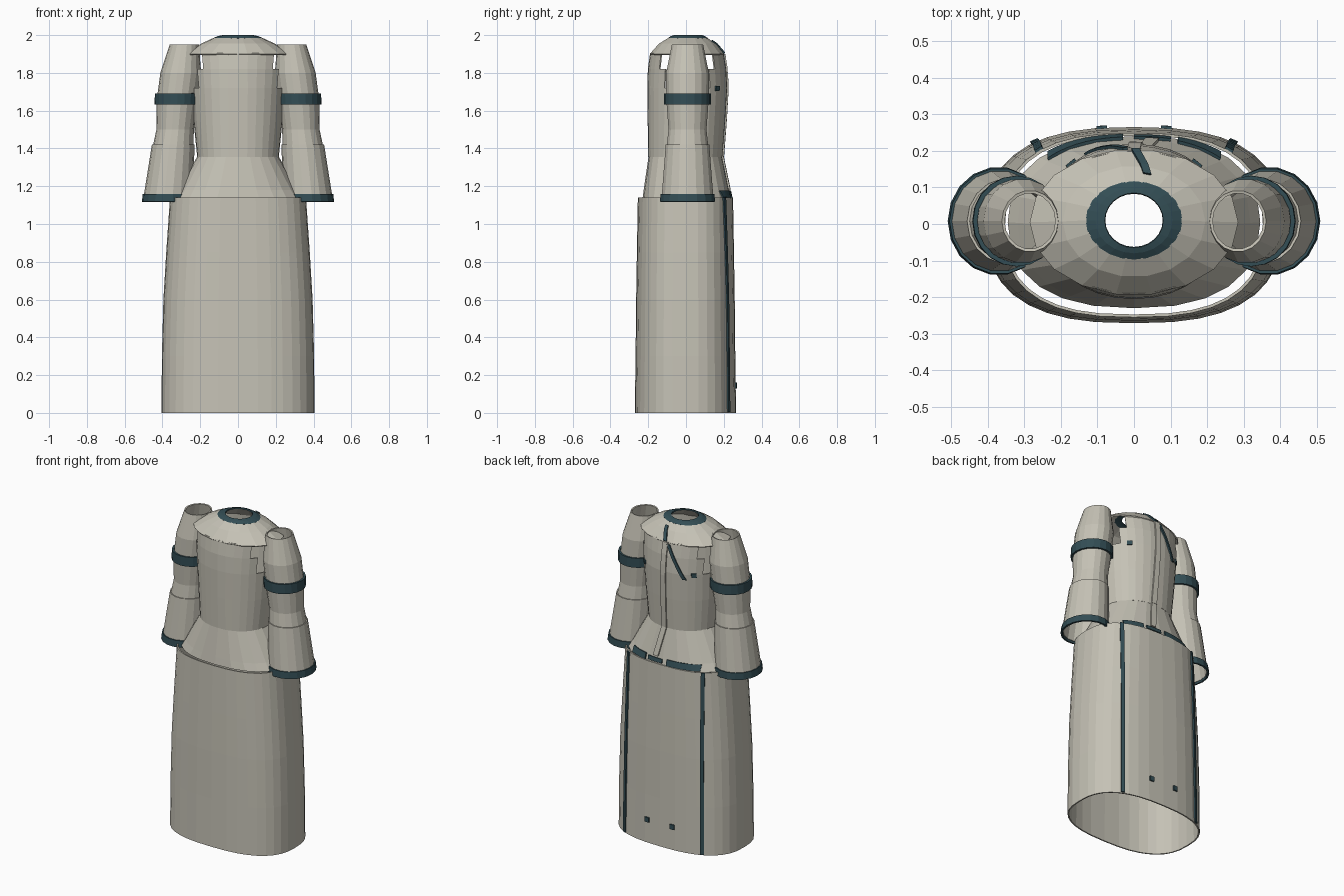
import bpy, bmesh, math

if "Cube" in bpy.data.objects:
    bpy.data.objects.remove(bpy.data.objects["Cube"])


def material(name, rgb):
    m = bpy.data.materials.new(name)
    m.diffuse_color = (*rgb, 1)
    m.use_nodes = True
    m.node_tree.nodes["Principled BSDF"].inputs["Base Color"].default_value = m.diffuse_color
    return m


CLOTH = material("pale grey cloth", (0.56, 0.54, 0.465))
TRIM = material("dark teal trim", (0.033, 0.075, 0.09))


def finish(name, bm, mat, thickness, offset):
    mesh = bpy.data.meshes.new(name)
    bm.to_mesh(mesh)
    bm.free()
    ob = bpy.data.objects.new(name, mesh)
    bpy.context.collection.objects.link(ob)
    mesh.materials.append(mat)
    mod = ob.modifiers.new("cloth thickness", 'SOLIDIFY')
    mod.thickness, mod.offset = thickness, offset
    return ob


def power(v, e):
    return math.copysign(abs(v) ** e, v)


def tube(name, rings, sides, mat=CLOTH, thickness=0.008, drop=None):
    """Open tube through rings of (z, centre x, centre y, radius x, radius y, roundness)."""
    bm = bmesh.new()
    loops = []
    for z, cx, cy, rx, ry, n in rings:
        row = []
        for i in range(sides):
            a = 2 * math.pi * i / sides
            row.append(bm.verts.new((cx + rx * power(math.cos(a), 2 / n),
                                     cy + ry * power(math.sin(a), 2 / n), z)))
        loops.append(row)
    for lo, hi in zip(loops, loops[1:]):
        for i in range(sides):
            j = (i + 1) % sides
            bm.faces.new((lo[i], lo[j], hi[j], hi[i]))
    if drop:
        gone = [f for f in bm.faces if drop(f.calc_center_median())]
        bmesh.ops.delete(bm, geom=gone, context='FACES')
    return finish(name, bm, mat, thickness, -1)


def back_y(rings, x, z):
    """Depth of the back surface of a tube at a given x and height."""
    z = min(max(z, rings[0][0]), rings[-1][0])
    for a, b in zip(rings, rings[1:]):
        if z <= b[0]:
            t = (z - a[0]) / (b[0] - a[0])
            _, cx, cy, rx, ry, n = [p + (q - p) * t for p, q in zip(a, b)]
            u = min(abs((x - cx) / rx), 1)
            return cy + ry * (1 - u ** n) ** (1 / n)


def back_strip(name, rings, start, end, width, along_x=False, mat=TRIM, steps=8):
    """Thin strip laid on the back surface between two (x, z) points."""
    bm = bmesh.new()
    pairs = []
    for i in range(steps + 1):
        t = i / steps
        x = start[0] + (end[0] - start[0]) * t
        z = start[1] + (end[1] - start[1]) * t
        pair = []
        for s in (-0.5, 0.5):
            px = x if along_x else x + s * width
            pz = z + s * width if along_x else z
            pair.append(bm.verts.new((px, back_y(rings, px, pz) + 0.003, pz)))
        pairs.append(pair)
    for p, q in zip(pairs, pairs[1:]):
        bm.faces.new((p[0], p[1], q[1], q[0]))
    return finish(name, bm, mat, 0.009, 0)


# Skirt
skirt = [(0, 0, -0.003, 0.405, 0.268, 2.6), (0.3, 0, -0.003, 0.403, 0.264, 2.6),
         (0.6, 0, -0.003, 0.395, 0.261, 2.6), (0.85, 0, -0.003, 0.38, 0.257, 2.6),
         (1.14, 0, -0.003, 0.36, 0.252, 2.6)]
tube("skirt", skirt, 36)

# Flared waist
waist = [(1.135, 0, 0.005, 0.345, 0.235, 2.4), (1.18, 0, 0.003, 0.318, 0.227, 2.3),
         (1.36, 0, -0.003, 0.214, 0.195, 2.2)]
tube("flared_waist", waist, 24)

# Bodice with open armholes at the sides
bodice = [(1.355, 0, -0.003, 0.216, 0.197, 2.2), (1.55, 0, 0.003, 0.236, 0.206, 2.1),
          (1.72, 0, 0.007, 0.247, 0.212, 2.1), (1.82, 0, 0.006, 0.26, 0.208, 2.0),
          (1.905, 0, 0.005, 0.27, 0.195, 2.0)]
tube("bodice", bodice, 32,
     drop=lambda c: c.z > 1.72 and abs(c.y - 0.005) < 0.13)

# Shoulder yoke and neck trim
yoke = [(1.9, 0, 0.005, 0.285, 0.2, 2), (1.955, 0, 0.007, 0.195, 0.152, 2),
        (1.985, 0, 0.01, 0.13, 0.105, 2)]
tube("shoulder_yoke", yoke, 18)
tube("neck_trim", [(1.984, 0, 0.01, 0.132, 0.107, 2), (1.995, 0, 0.01, 0.105, 0.09, 2),
                   (2.0, 0, 0.01, 0.08, 0.075, 2)], 24, TRIM)

# Sleeves, arm bands and cuffs
for side, label in ((-1, "left"), (1, "right")):
    def arm(rows):
        return [(z, side * cx, 0.008, rx, ry, 2) for z, cx, rx, ry in rows]
    tube(label + "_upper_sleeve", arm([(1.41, 0.343, 0.108, 0.112), (1.5, 0.333, 0.099, 0.102),
                                       (1.66, 0.321, 0.109, 0.114), (1.8, 0.303, 0.108, 0.115),
                                       (1.95, 0.284, 0.077, 0.084)]), 18)
    tube(label + "_lower_sleeve", arm([(1.13, 0.37, 0.132, 0.14),
                                       (1.42, 0.343, 0.113, 0.117)]), 18)
    tube(label + "_arm_band", arm([(1.632, 0.322, 0.12, 0.124),
                                   (1.692, 0.32, 0.12, 0.124)]), 20, TRIM, 0.012)
    tube(label + "_cuff", arm([(1.118, 0.37, 0.139, 0.148),
                               (1.16, 0.367, 0.137, 0.145)]), 18, TRIM, 0.011)
    # Skirt back edging and small fasteners
    back_strip(label + "_skirt_edging", skirt, (side * 0.272, 0.005), (side * 0.26, 1.14), 0.02)
    back_strip(label + "_skirt_fastener", skirt, (side * 0.088, 0.13), (side * 0.088, 0.16), 0.028)
    back_strip(label + "_bodice_fastener", bodice, (side * 0.172, 1.705),
               (side * 0.172, 1.73), 0.024)

# Waistband pieces across the back
for i, (a, b, h) in enumerate(((-0.235, -0.03, 0.036), (0.0, 0.1, 0.024), (0.12, 0.235, 0.036))):
    back_strip(f"waistband_{i + 1}", waist, (a, 1.158), (b, 1.158), h, along_x=True)

# Back closure: trims at the neck opening and overlapping placket below
back_strip("yoke_closure_trim", yoke, (0.004, 1.905), (0.036, 1.97), 0.022)
back_strip("bodice_closure_trim", bodice, (-0.02, 1.89), (-0.125, 1.69), 0.02)
back_strip("bodice_placket", bodice, (0.0, 1.9), (0.015, 1.36), 0.035, mat=CLOTH)
back_strip("waist_placket", waist, (0.015, 1.36), (0.05, 1.18), 0.035, mat=CLOTH)
